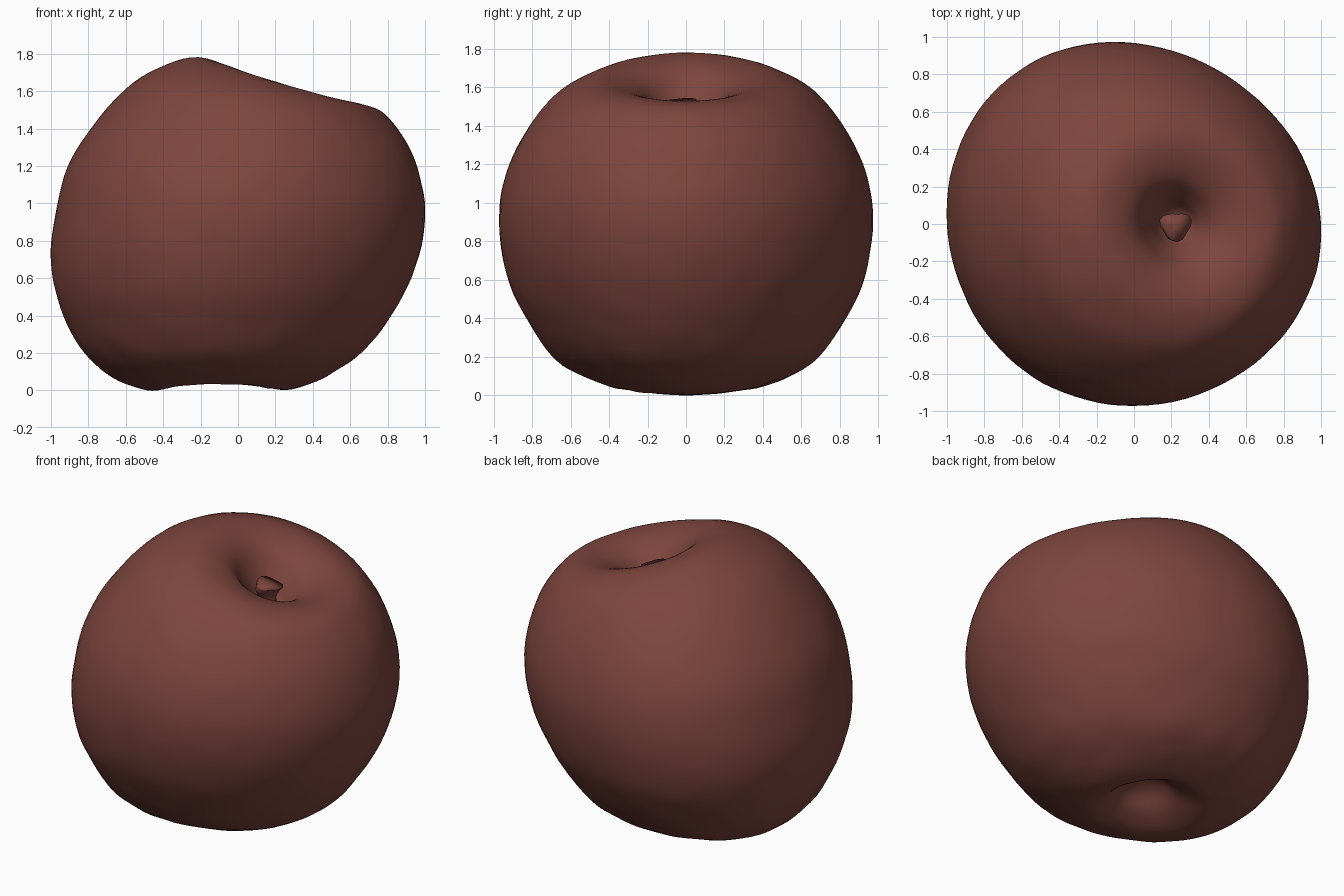
import bpy
import bmesh
import math
from mathutils import Vector, noise

default_cube = bpy.data.objects.get("Cube")
if default_cube:
    bpy.data.objects.remove(default_cube, do_unlink=True)

SEGMENTS = 96
STEPS = 5

# One flat colour for the whole fruit
skin = bpy.data.materials.new("dull red skin")
skin.use_nodes = True
colour = (0.205, 0.06, 0.047, 1)
skin.diffuse_color = colour
skin.node_tree.nodes["Principled BSDF"].inputs["Base Color"].default_value = colour

# Lopsided profile, stem hollow to base hollow:
# left x, left z, right x, right z, half depth
RINGS = [
    (.22, 1.34, .22, 1.34, 0),
    (.14, 1.39, .30, 1.36, .08),
    (.08, 1.53, .36, 1.43, .15),
    (-.02, 1.70, .46, 1.50, .25),
    (-.21, 1.78, .60, 1.53, .42),
    (-.41, 1.73, .73, 1.51, .58),
    (-.59, 1.62, .82, 1.44, .71),
    (-.78, 1.41, .91, 1.31, .84),
    (-.91, 1.19, .97, 1.15, .93),
    (-.97, .97, 1, .97, .97),
    (-1, .75, .98, .77, .96),
    (-.98, .55, .91, .57, .91),
    (-.92, .37, .81, .39, .82),
    (-.82, .20, .67, .21, .70),
    (-.69, .08, .50, .09, .55),
    (-.57, .025, .37, .03, .44),
    (-.43, 0, .23, 0, .33),
    (-.29, .06, .13, .05, .22),
    (-.18, .16, .06, .15, .12),
    (-.06, .20, -.06, .20, 0),
]


def smooth_rows(rows, steps):
    """Catmull-Rom interpolation between neighbouring rows."""
    result = []
    last = len(rows) - 1
    for i in range(last):
        quad = [rows[max(0, min(last, i + k))] for k in (-1, 0, 1, 2)]
        for s in range(steps):
            t = s / steps
            result.append([
                b + t * (c - a) / 2
                + t * t * (2 * a - 5 * b + 4 * c - d) / 2
                + t ** 3 * (3 * b - a - 3 * c + d) / 2
                for a, b, c, d in zip(*quad)
            ])
    result.append(list(rows[-1]))
    return result


def ring_point(row, angle):
    """Point on a tilted, slightly skewed oval ring."""
    left_x, left_z, right_x, right_z, depth = row
    c, s = math.cos(angle), math.sin(angle)
    skew = 1 - 0.025 * math.sin(2 * angle)
    x = (left_x + right_x) / 2 + (right_x - left_x) / 2 * c * skew
    # Front and back lean towards the taller side
    x -= 0.07 * depth ** 2 * s * s
    y = depth * s * skew
    z = (left_z + right_z) / 2 + (right_z - left_z) / 2 * c
    # The base is notched from front to back
    z += 0.035 * s * s * math.exp(-(z / 0.1) ** 2)
    point = Vector((x, y, z))
    # Faint dimpling of the skin, a little stronger near the base
    rough = 0.003 + 0.003 * max(0, 1 - z)
    outward = (point - Vector((0, 0, 0.9))).normalized()
    return point + outward * rough * noise.noise(point * 7)


def finish(bm, name):
    bmesh.ops.recalc_face_normals(bm, faces=bm.faces)
    mesh = bpy.data.meshes.new(name)
    bm.to_mesh(mesh)
    bm.free()
    mesh.materials.append(skin)
    mesh.shade_smooth()
    obj = bpy.data.objects.new(name, mesh)
    bpy.context.collection.objects.link(obj)


def bridge(bm, rings):
    """Quads between successive closed rings of vertices."""
    for upper, lower in zip(rings, rings[1:]):
        n = len(upper)
        for i in range(n):
            j = (i + 1) % n
            bm.faces.new((upper[i], lower[i], lower[j], upper[j]))


def cap(bm, ring, centre):
    tip = bm.verts.new(centre)
    for i, vert in enumerate(ring):
        bm.faces.new((tip, vert, ring[(i + 1) % len(ring)]))


# Fruit body with both hollows
bm = bmesh.new()
rows = smooth_rows(RINGS, STEPS)
rings = [
    [bm.verts.new(ring_point(row, math.tau * i / SEGMENTS)) for i in range(SEGMENTS)]
    for row in rows[1:-1]
]
bridge(bm, rings)
for row, ring in ((rows[0], rings[0]), (rows[-1], rings[-1])):
    cap(bm, ring, (row[0], 0, row[1]))
finish(bm, "fruit_body")

# Short bent stem stub with a flared, broken tip: x, y, z, radius
STEM = [
    (.23, -.02, 1.30, .09),
    (.22, -.01, 1.38, .06),
    (.20, 0, 1.45, .055),
    (.21, -.01, 1.50, .07),
    (.23, -.01, 1.53, .075),
]
bm = bmesh.new()
stem_rows = smooth_rows(STEM, 3)
stem_rings = []
for x, y, z, radius in stem_rows:
    ring = []
    for i in range(16):
        a = math.tau * i / 16
        r = radius * (1 + 0.15 * math.sin(3 * a))
        ring.append(bm.verts.new((x + r * math.cos(a), y + r * math.sin(a),
                                  z - 0.2 * r * math.cos(a))))
    stem_rings.append(ring)
bridge(bm, stem_rings)
cap(bm, stem_rings[0], stem_rows[0][:3])
cap(bm, stem_rings[-1], stem_rows[-1][:3])
finish(bm, "stem")
